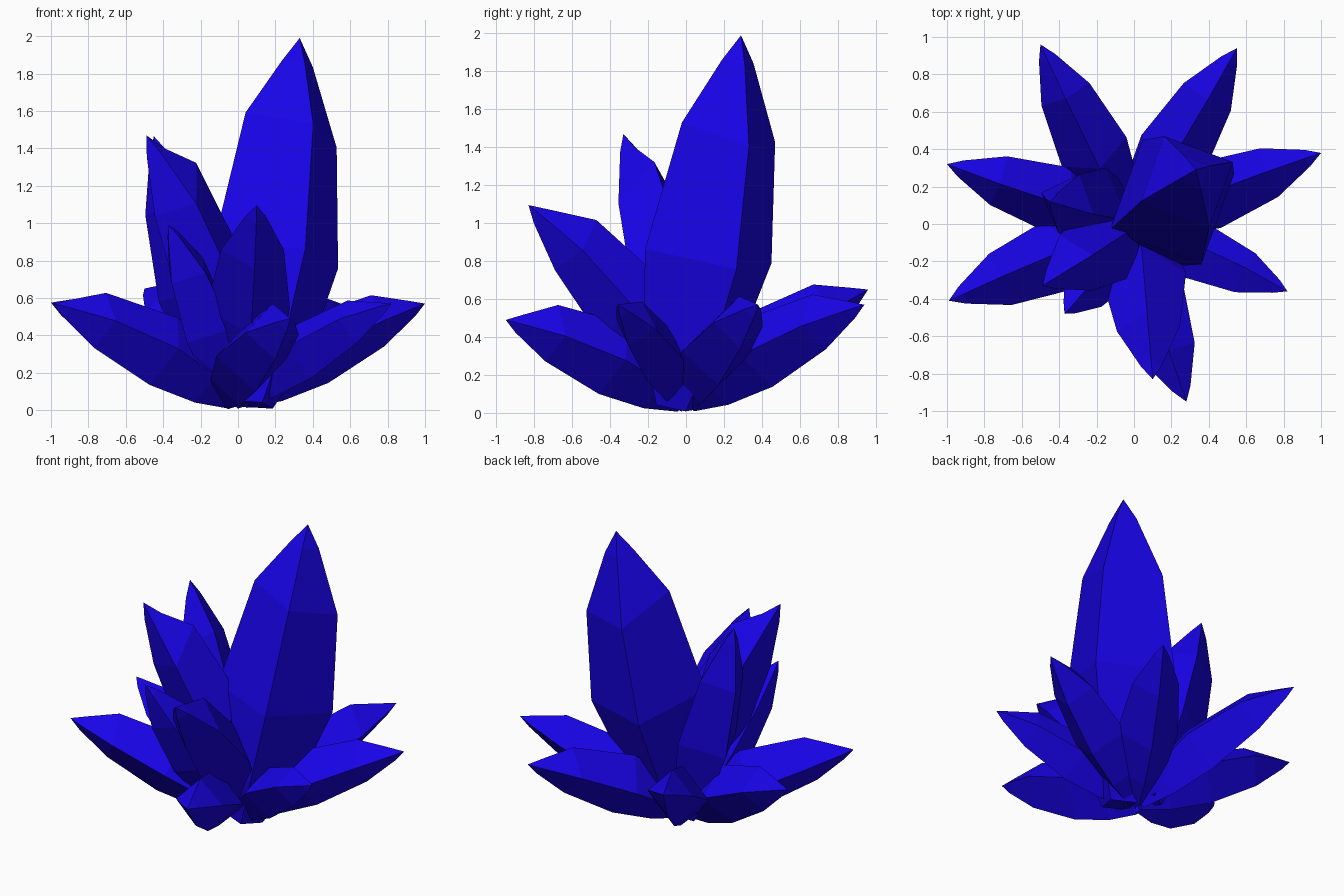
import bpy, bmesh, math
from mathutils import Vector

if "Cube" in bpy.data.objects:
    bpy.data.objects.remove(bpy.data.objects["Cube"])

blue = bpy.data.materials.new("deep_blue")
blue.diffuse_color = (0.009, 0.001, 0.8, 1)
blue.use_nodes = True
blue.node_tree.nodes["Principled BSDF"].inputs["Base Color"].default_value = blue.diffuse_color

# Shared outline: (distance along the axis, share of the full radius)
PROFILE = [(0, 0.32), (0.17, 0.74), (0.41, 1.0), (0.73, 0.75), (0.93, 0.25)]


def crystal(name, base, tip, radius, roll=0, bow=0.25, skew=0.05):
    """Four-sided tapered shard; bow lifts its middle, skew pushes its upper shoulder to the tip."""
    base, tip = Vector(base), Vector(tip)
    axis = tip - base
    side = axis.cross(Vector((0, 0, 1))).normalized()
    up = side.cross(axis).normalized()
    bm = bmesh.new()
    rings = []
    for i, (t, r) in enumerate(PROFILE):
        centre = base + axis * t + up * (bow * radius * math.sin(math.pi * t))
        ring = []
        for k in range(4):
            a = math.radians(roll + 90 * k)
            p = centre + (side * math.cos(a) + up * math.sin(a)) * radius * r
            if i == 3:
                p += axis * skew * max(0, math.sin(a))
            p.z = max(p.z, 0)
            ring.append(bm.verts.new(p))
        rings.append(ring)
    point = bm.verts.new(tip)
    bm.faces.new(rings[0])
    for k in range(4):
        n = (k + 1) % 4
        for low, high in zip(rings, rings[1:]):
            bm.faces.new((low[k], low[n], high[n], high[k]))
        bm.faces.new((rings[-1][k], rings[-1][n], point))
    bmesh.ops.recalc_face_normals(bm, faces=bm.faces)
    mesh = bpy.data.meshes.new(name)
    bm.to_mesh(mesh)
    bm.free()
    mesh.materials.append(blue)
    bpy.context.collection.objects.link(bpy.data.objects.new(name, mesh))


# Tall main crystal
crystal("main_crystal", (0.08, -0.05, 0.03), (0.33, 0.29, 1.99), 0.37, 29, -0.1, 0.05)

# Upright secondary crystals
crystal("left_front_upright", (0.04, 0.03, 0.06), (-0.49, -0.33, 1.47), 0.23, 5, 0.3, 0.1)
crystal("left_back_upright", (-0.07, 0.08, 0.06), (-0.45, 0.12, 1.465), 0.22, 15, 0)
crystal("front_upright", (0.03, 0, 0.08), (0.1, -0.83, 1.095), 0.225, 0, 0.35, 0.05)
crystal("front_left_upright", (-0.03, -0.03, 0.06), (-0.37, -0.48, 0.99), 0.18, 8, 0.1, 0)

# Low ring of outward crystals: base x, tip, radius, roll
for name, x, tip, radius, roll in [
    ("back_left_low", -0.03, (-0.5, 0.96, 0.65), 0.19, 4),
    ("back_right_low", -0.01, (0.55, 0.94, 0.57), 0.195, -4),
    ("right_back_low", 0.02, (1.0, 0.38, 0.57), 0.185, 4),
    ("right_front_low", 0.02, (0.82, -0.36, 0.57), 0.16, 12),
    ("front_low", -0.06, (0.28, -0.95, 0.49), 0.2, 2),
    ("left_front_low", -0.02, (-0.99, -0.41, 0.57), 0.2, -4),
    ("left_back_low", -0.02, (-1.0, 0.32, 0.575), 0.185, 6),
]:
    crystal(name, (x, 0.02 * tip[1], 0.065), tip, radius, roll)
